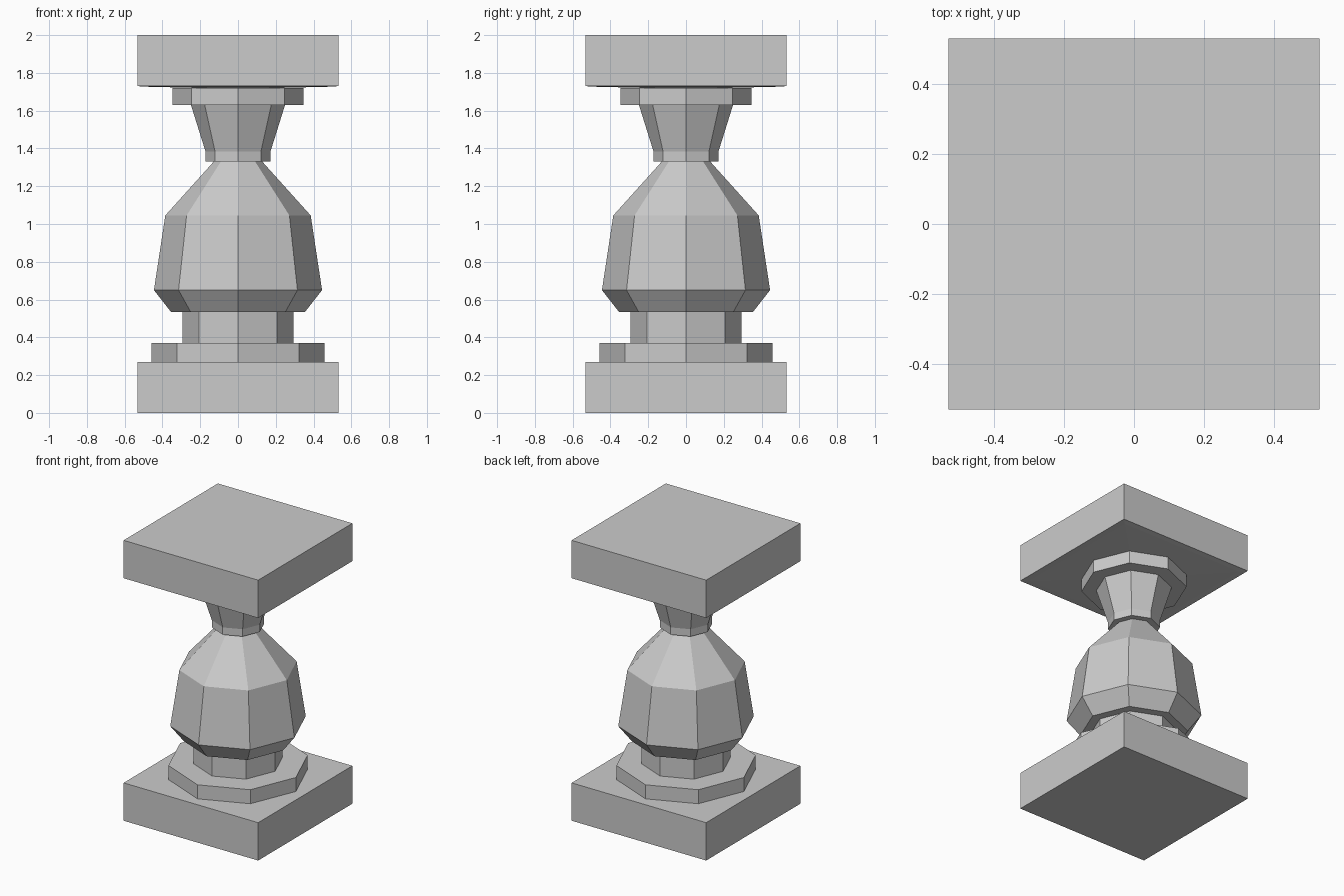
import bpy, bmesh
from math import cos, sin, pi, sqrt

if "Cube" in bpy.data.objects:
    bpy.data.objects.remove(bpy.data.objects["Cube"])


def turned(name, profile, sides=8, offset=0.0):
    """Closed flat-faced solid from (radius, z) rings, bottom to top."""
    bm = bmesh.new()
    rings = []
    for r, z in profile:
        rings.append([bm.verts.new((r * cos(offset + 2 * pi * i / sides),
                                    r * sin(offset + 2 * pi * i / sides), z))
                      for i in range(sides)])
    for low, high in zip(rings, rings[1:]):
        for i in range(sides):
            j = (i + 1) % sides
            bm.faces.new((low[i], low[j], high[j], high[i]))
    bm.faces.new(rings[0][::-1])
    bm.faces.new(rings[-1])
    mesh = bpy.data.meshes.new(name)
    bm.to_mesh(mesh)
    bm.free()
    obj = bpy.data.objects.new(name, mesh)
    bpy.context.collection.objects.link(obj)
    return obj


def slab(name, profile):
    """Square block from (half width, z) rings."""
    return turned(name, [(h * sqrt(2), z) for h, z in profile], 4, pi / 4)


# Square plinth and cap (the cap's underside is very slightly raised)
slab("base_plinth", [(0.531, 0), (0.531, 0.27)])
slab("top_cap", [(0.19, 1.72), (0.49, 1.727), (0.531, 1.73), (0.531, 2.0)])

# Octagonal turned parts, from bottom to top
turned("base_ring", [(0.457, 0.27), (0.457, 0.37)])
turned("pedestal_neck", [(0.293, 0.37), (0.293, 0.535)])
turned("bulb", [(0.355, 0.535), (0.445, 0.65), (0.385, 1.045), (0.127, 1.332)])
turned("flared_neck", [(0.172, 1.332), (0.172, 1.384), (0.249, 1.63)])
turned("top_ring", [(0.347, 1.63), (0.347, 1.72)])
